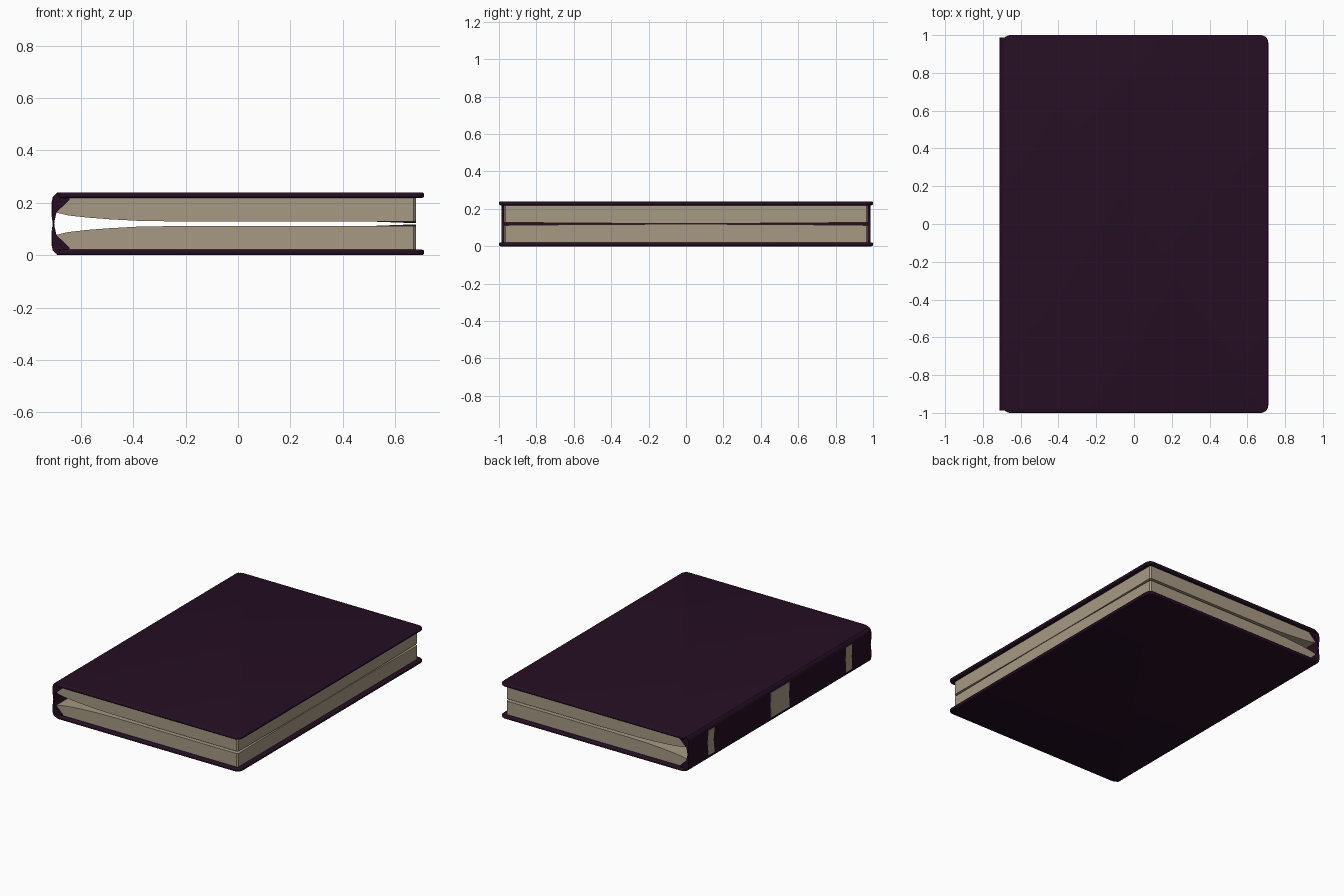
import bpy, bmesh, math

if "Cube" in bpy.data.objects:
    bpy.data.objects.remove(bpy.data.objects["Cube"])

H = 0.24  # total thickness of the closed book


def material(name, rgb):
    m = bpy.data.materials.new(name)
    m.diffuse_color = (*rgb, 1)
    m.use_nodes = True
    m.node_tree.nodes["Principled BSDF"].inputs["Base Color"].default_value = m.diffuse_color
    return m


DARK = material("dark plum cover", (0.0185, 0.0045, 0.0165))
PAPER = material("aged paper", (0.38, 0.32, 0.225))


def finish(bm, name, mat, angle=40):
    bmesh.ops.recalc_face_normals(bm, faces=bm.faces[:])
    me = bpy.data.meshes.new(name)
    bm.to_mesh(me)
    bm.free()
    me.materials.append(mat)
    ob = bpy.data.objects.new(name, me)
    bpy.context.collection.objects.link(ob)
    bpy.ops.object.select_all(action='DESELECT')
    ob.select_set(True)
    bpy.context.view_layer.objects.active = ob
    bpy.ops.object.shade_smooth_by_angle(angle=math.radians(angle))
    return ob


def loft(name, rings, mat, angle=40):
    """Join matching closed rings of points and cap both ends."""
    bm = bmesh.new()
    vs = [[bm.verts.new(p) for p in r] for r in rings]
    n = len(vs[0])
    for a, b in zip(vs, vs[1:]):
        for i in range(n):
            j = (i + 1) % n
            bm.faces.new((a[i], a[j], b[j], b[i]))
    bm.faces.new(vs[0])
    bm.faces.new(vs[-1])
    return finish(bm, name, mat, angle)


# Cover boards: rounded corners and softly rounded rims
def cover(name, z0):
    x0, x1, t = -0.695, 0.711, 0.021
    bm = bmesh.new()
    bmesh.ops.create_cube(bm, size=1)
    for v in bm.verts:
        v.co = ((x0 + x1) / 2 + v.co.x * (x1 - x0), v.co.y * 2, z0 + t / 2 + v.co.z * t)
    upright = [e for e in bm.edges if abs(e.verts[0].co.z - e.verts[1].co.z) > 0.01]
    bmesh.ops.bevel(bm, geom=upright, offset=0.04, segments=6, profile=0.5, affect='EDGES')
    rim = [e for e in bm.edges if abs(e.verts[0].co.z - e.verts[1].co.z) < 0.001]
    bmesh.ops.bevel(bm, geom=rim, offset=0.008, segments=3, profile=0.5, affect='EDGES')
    finish(bm, name, DARK)


cover("bottom_cover", 0)
cover("top_cover", H - 0.021)

# Spine: rounded shoulders, pinched in the middle; upper half profile is mirrored
outer = [(-0.66, 0.238), (-0.685, 0.238), (-0.699, 0.232), (-0.708, 0.221),
         (-0.711, 0.205), (-0.711, 0.18), (-0.710, 0.15)]
inner = [(-0.700, 0.135), (-0.693, 0.164), (-0.643, 0.212), (-0.643, 0.222)]


def flip(points):
    return [(x, H - z) for x, z in reversed(points)]


outer_full = outer + [(-0.706, H / 2)] + flip(outer)
inner_full = flip(inner) + [(-0.702, H / 2)] + inner
loft("spine", [[(x, y, z) for x, z in outer_full + inner_full] for y in (-0.987, 0.987)], DARK)

# Pale bands: thin plates that follow the outside of the spine
band = [p for p in outer_full if 0.03 < p[1] < 0.21 and p[0] < -0.7]
section = [(x - 0.002, z) for x, z in band] + [(x + 0.003, z) for x, z in reversed(band)]
for name, y, w in (("spine_title_panel", 0, 0.2), ("spine_band_back", 0.745, 0.065),
                   ("spine_band_front", -0.775 + 0.03, 0.065)):
    loft(name, [[(x, y + s * w / 2, z) for x, z in section] for s in (-1, 1)], PAPER)

# Page halves: curve open towards the spine, nearly touch at the fore edge
curve = [(-0.695, 0.163), (-0.65, 0.152), (-0.58, 0.144), (-0.49, 0.137),
         (-0.38, 0.131), (-0.25, 0.129), (0.0, 0.128), (0.35, 0.128), (0.52, 0.128)]


def page_ring(y, fore, upper):
    bow = 0.006 * (1 - (y / 0.973) ** 2)
    pts = [(-0.64, 0.222), (-0.645, 0.212), (-0.695, 0.175)] + curve
    pts += [(fore, 0.128 - bow), (fore, 0.222)]
    return [(x, y, z if upper else H - z) for x, z in pts]


for name, upper in (("upper_pages", True), ("lower_pages", False)):
    ys = [-0.964 + 1.928 * i / 10 for i in range(11)]
    rings = [page_ring(-0.973, 0.671, upper)]
    rings += [page_ring(y, 0.68, upper) for y in ys]
    rings += [page_ring(0.973, 0.671, upper)]
    loft(name, rings, PAPER, 30)
